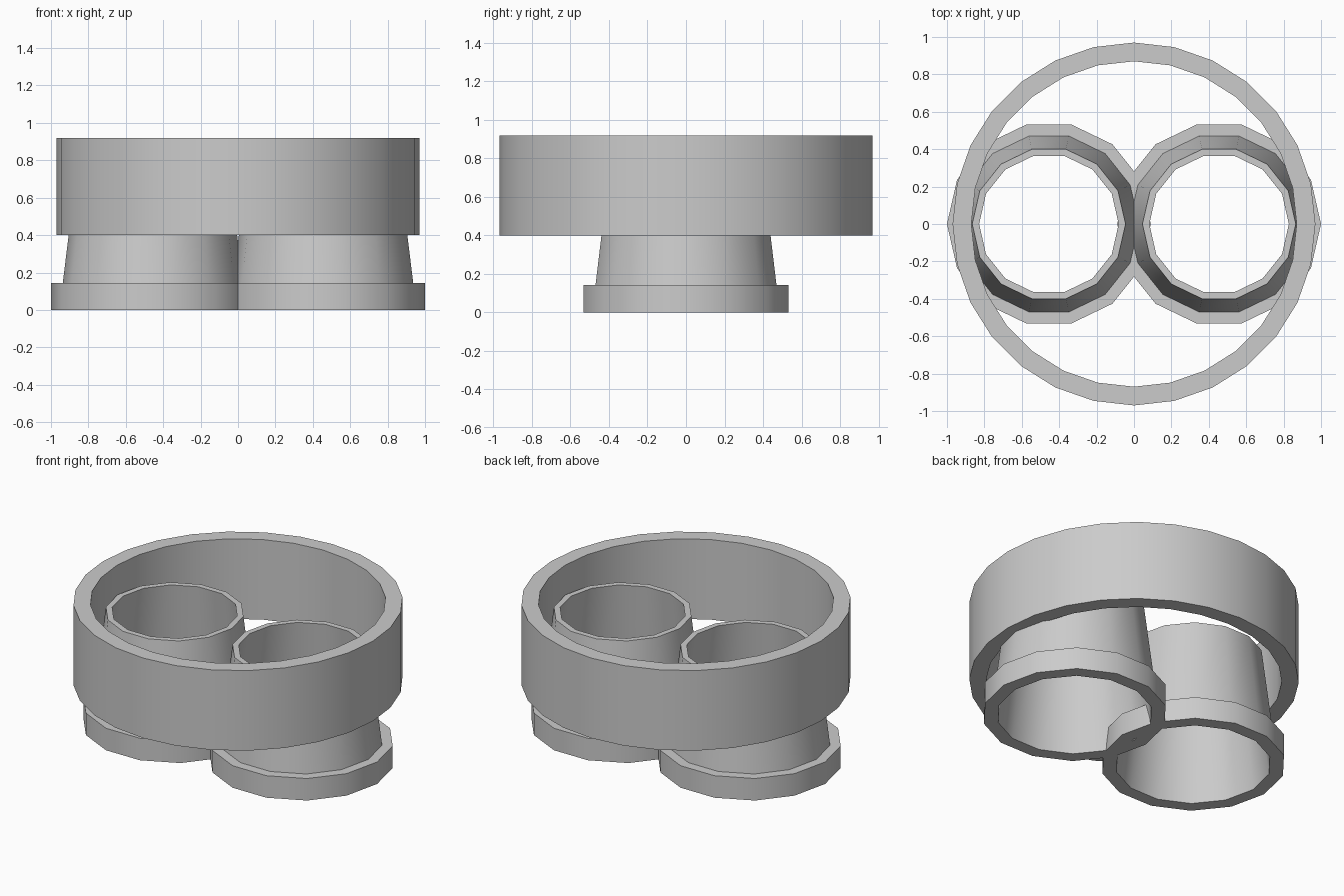
import bpy
import bmesh
from math import cos, sin, tau, radians

if "Cube" in bpy.data.objects:
    bpy.data.objects.remove(bpy.data.objects["Cube"])


def lathe(name, profile, sides, x=0.0):
    """Revolve a closed (radius, z) cross-section into a hollow ring."""
    bm = bmesh.new()
    rings = []
    for i in range(sides):
        a = tau * i / sides
        rings.append([bm.verts.new((r * cos(a), r * sin(a), z)) for r, z in profile])
    n = len(profile)
    for i in range(sides):
        a, b = rings[i], rings[(i + 1) % sides]
        for j in range(n):
            k = (j + 1) % n
            bm.faces.new((a[j], b[j], b[k], a[k]))
    bmesh.ops.recalc_face_normals(bm, faces=bm.faces)
    mesh = bpy.data.meshes.new(name)
    bm.to_mesh(mesh)
    bm.free()
    obj = bpy.data.objects.new(name, mesh)
    obj.location.x = x
    bpy.context.collection.objects.link(obj)
    bpy.ops.object.select_all(action='DESELECT')
    obj.select_set(True)
    bpy.context.view_layer.objects.active = obj
    bpy.ops.object.shade_smooth_by_angle(angle=radians(40))
    return obj


# Large upper collar
lathe("upper_collar", [(0.87, 0.40), (0.97, 0.40), (0.97, 0.92), (0.87, 0.92)], 28)

# Two tapered tubes with a flange at the foot
tube = [(0.46, 0), (0.545, 0), (0.545, 0.143), (0.482, 0.143), (0.41, 0.73), (0.373, 0.73)]
for side, x in (("left", -0.455), ("right", 0.455)):
    lathe(side + "_flanged_tube", tube, 14, x)
